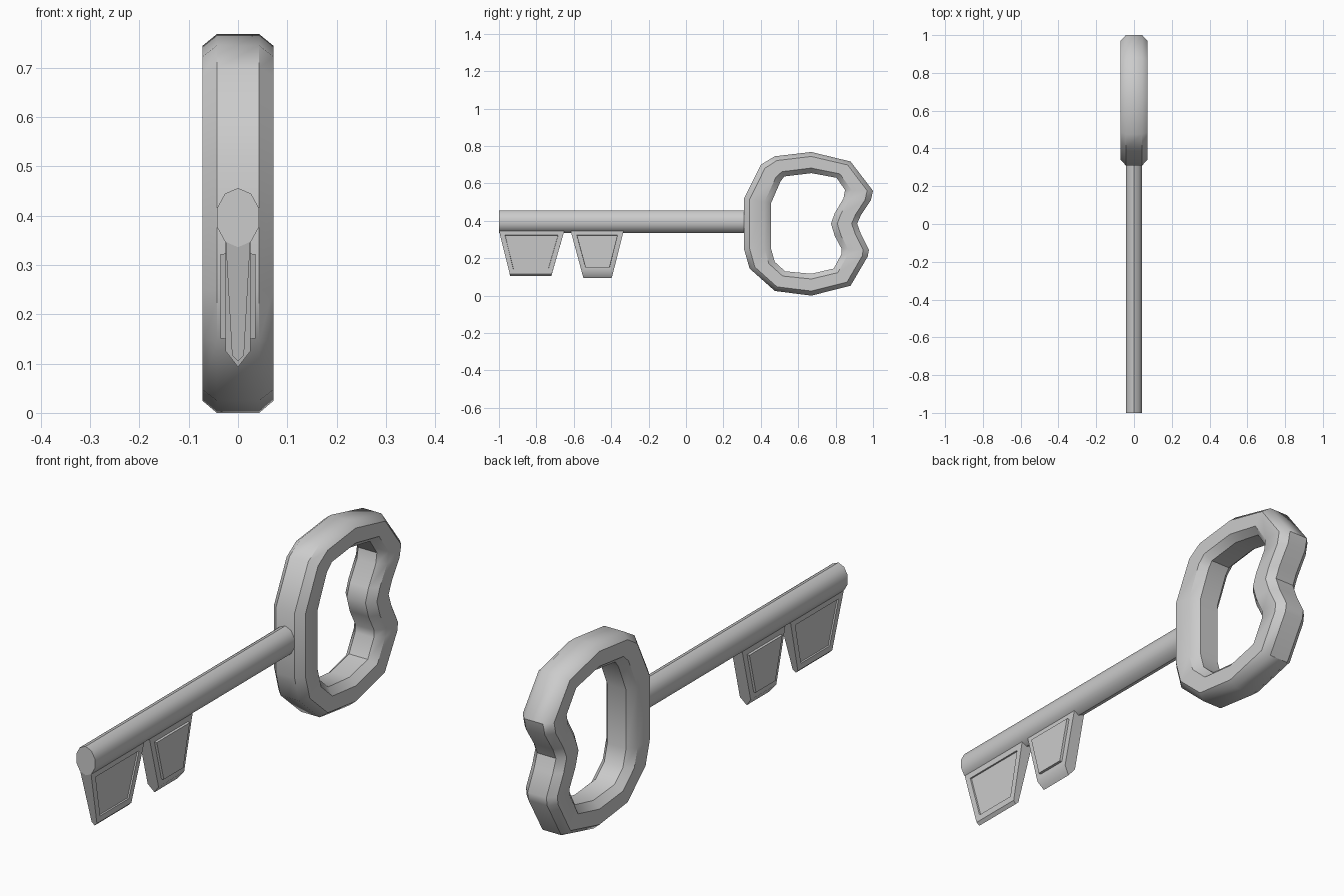
import bpy, bmesh, math

if "Cube" in bpy.data.objects:
    bpy.data.objects.remove(bpy.data.objects["Cube"])


def finish(name, bm):
    bmesh.ops.recalc_face_normals(bm, faces=bm.faces)
    mesh = bpy.data.meshes.new(name)
    bm.to_mesh(mesh)
    bm.free()
    obj = bpy.data.objects.new(name, mesh)
    bpy.context.collection.objects.link(obj)
    bpy.ops.object.select_all(action='DESELECT')
    obj.select_set(True)
    bpy.context.view_layer.objects.active = obj
    bpy.ops.object.shade_smooth_by_angle(angle=math.radians(40))
    return obj


def loft(bm, rings, closed):
    """Skin a list of equal closed rings; returns the side faces."""
    n, faces = len(rings[0]), []
    for i in range(len(rings) if closed else len(rings) - 1):
        a, b = rings[i], rings[(i + 1) % len(rings)]
        for j in range(n):
            k = (j + 1) % n
            faces.append(bm.faces.new((a[j], a[k], b[k], b[j])))
    return faces


# Bow: paired outer and inner outline points (y, z, y, z) with chamfered section
outline = [
    (.31, .52, .455, .495), (.40, .70, .505, .61), (.475, .745, .525, .637),
    (.67, .768, .67, .655), (.88, .717, .805, .63), (1.0, .56, .85, .565),
    (.988, .51, .842, .52), (.935, .43, .795, .44), (.915, .385, .775, .385),
    (.935, .33, .795, .32), (.978, .245, .832, .25), (.972, .21, .83, .22),
    (.88, .053, .79, .145), (.67, 0, .67, .117), (.475, .025, .53, .13),
    (.34, .145, .475, .18), (.31, .25, .455, .25),
]
section = [(0, .043), (.21, .072), (.76, .072), (1, .043)]
section += [(t, -x) for t, x in reversed(section)]
bm = bmesh.new()
rings = [[bm.verts.new((x, oy + (iy - oy) * t, oz + (iz - oz) * t))
          for t, x in section] for oy, oz, iy, iz in outline]
loft(bm, rings, True)
finish("bow", bm)

# Stem: oval ten-sided rod
bm = bmesh.new()
rings = []
for y in (-1, .36):
    rings.append([bm.verts.new((.045 * math.cos(a), y, .396 + .06 * math.sin(a)))
                  for a in (math.pi / 2 + i * math.pi / 5 for i in range(10))])
loft(bm, rings, False)
bm.faces.new(rings[0])
bm.faces.new(rings[1])
finish("stem", bm)


def tooth(name, y_top, y_low, y_tip, z_low, z_tip, w_top, w_low, panel):
    """Tapered blade with a bottom ridge and an inset panel on both sides."""
    bm = bmesh.new()
    sides = []
    ends = []
    for i in (0, 1):
        pts = [(-w_top, y_top[i], .348), (-w_low, y_low[i], z_low),
               (0, y_tip[i], z_tip),
               (w_low, y_low[i], z_low), (w_top, y_top[i], .348)]
        ends.append([bm.verts.new(p) for p in pts])
    faces = loft(bm, ends, False)
    sides = [faces[0], faces[3]]
    bm.faces.new(ends[0])
    bm.faces.new(ends[1])
    bmesh.ops.recalc_face_normals(bm, faces=bm.faces)
    bmesh.ops.inset_individual(bm, faces=sides, thickness=.025, use_even_offset=True)
    bmesh.ops.inset_individual(bm, faces=sides, thickness=.001, depth=panel,
                               use_even_offset=True)
    finish(name, bm)


# Teeth: sunken panel on the end tooth, raised panel on the inner one
tooth("end_tooth", (-1, -.65), (-.943, -.717), (-.94, -.72),
      .117, .105, .025, .012, -.006)
tooth("inner_tooth", (-.617, -.333), (-.557, -.389), (-.548, -.398),
      .125, .093, .025, .025, .01)
